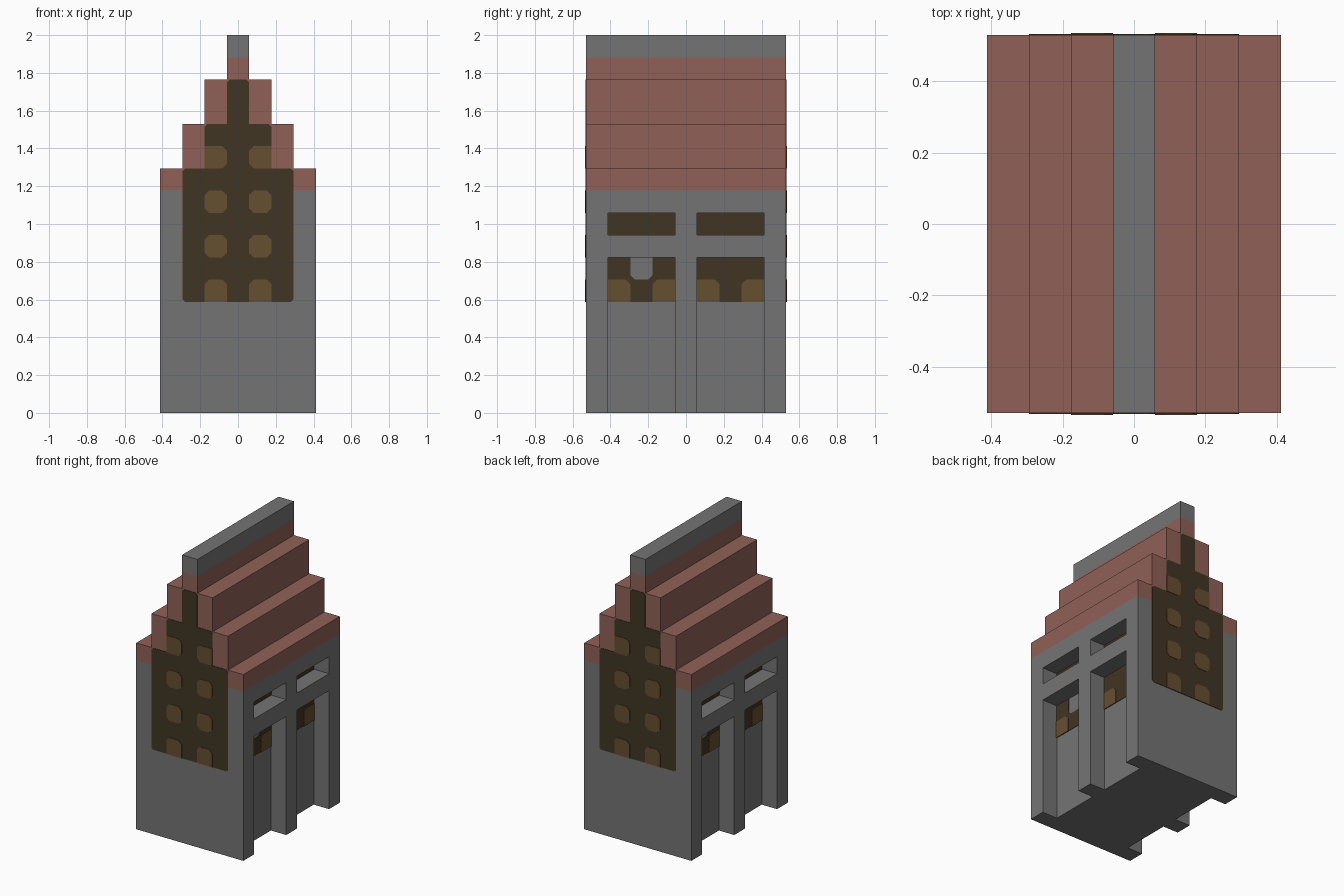
import bpy
import bmesh
from mathutils import Vector, Matrix
from math import pi

U = 2 / 17          # one building module
THIN = 0.025        # plate thickness in modules

if "Cube" in bpy.data.objects:
    bpy.data.objects.remove(bpy.data.objects["Cube"])


def material(name, rgb):
    linear = [(c / 255 / 12.92) if c < 11 else ((c / 255 + 0.055) / 1.055) ** 2.4 for c in rgb]
    m = bpy.data.materials.new(name)
    m.use_nodes = True
    m.diffuse_color = (*linear, 1)
    m.node_tree.nodes["Principled BSDF"].inputs["Base Color"].default_value = (*linear, 1)
    return m


stone = material("grey stone", (116, 116, 116))
brick = material("red brick", (144, 97, 87))
frame = material("dark timber", (65, 53, 35))
pane = material("amber pane", (101, 78, 48))


def prism(bm, points, depth):
    """Closed prism from a 3D outline and a depth vector."""
    a = [bm.verts.new(p) for p in points]
    b = [bm.verts.new(p + depth) for p in points]
    n = len(a)
    bm.faces.new(a)
    bm.faces.new(b[::-1])
    for i in range(n):
        j = (i + 1) % n
        bm.faces.new((a[j], a[i], b[i], b[j]))
    bmesh.ops.recalc_face_normals(bm, faces=bm.faces[:])


def finish(bm, name, mats, turn=0):
    bm.transform(Matrix.Rotation(turn, 4, "Z") @ Matrix.Scale(U, 4))
    mesh = bpy.data.meshes.new(name)
    bm.to_mesh(mesh)
    bm.free()
    for m in mats:
        mesh.materials.append(m)
    ob = bpy.data.objects.new(name, mesh)
    bpy.context.collection.objects.link(ob)
    return ob


def outline(corners):
    """Corners are (across, up, cut); a non-zero cut bevels that corner."""
    out = []
    for i, (x, z, cut) in enumerate(corners):
        p = Vector((x, z))
        if not cut:
            out.append(p)
            continue
        for q in (corners[i - 1], corners[(i + 1) % len(corners)]):
            out.append(p + (Vector(q[:2]) - p).normalized() * cut)
    return out


def box(x, z, w=1, h=1, cuts=(0, 0, 0, 0)):
    """Rectangle from its lower left corner, anticlockwise."""
    xy = ((x, z), (x + w, z), (x + w, z + h), (x, z + h))
    return [(*p, c) for p, c in zip(xy, cuts)]


def plate(name, corners, mat, wall, layer=1, turn=0):
    """Thin plate on the front wall or in a side recess."""
    bm = bmesh.new()
    if wall == "front":
        pts = [Vector((a, -4.5, z)) for a, z in outline(corners)]
        out = Vector((0, -1, 0))
    else:
        pts = [Vector((2.5, a, z)) for a, z in outline(corners)]
        out = Vector((1, 0, 0))
    prism(bm, pts, out * THIN * layer)
    return finish(bm, name, [mat], turn)


# Stepped body, split by height into stone, brick and stone ridge
right = [(3.5, 0), (3.5, 11), (2.5, 11), (2.5, 13), (1.5, 13), (1.5, 15), (0.5, 15), (0.5, 17)]
profile = right + [(-x, z) for x, z in reversed(right)]
bm = bmesh.new()
prism(bm, [Vector((x, -4.5, z)) for x, z in profile], Vector((0, 9, 0)))
for z in (10, 16):
    bmesh.ops.bisect_plane(bm, geom=bm.verts[:] + bm.edges[:] + bm.faces[:],
                           plane_co=(0, 0, z), plane_no=(0, 0, 1))
for f in bm.faces:
    f.material_index = int(10 < f.calc_center_median().z < 16)
body = finish(bm, "stepped_body", [stone, brick])

# Side recesses: two tall bays and two slots on each long wall
bm = bmesh.new()
for x in (-4.5, 2.5):
    for y in (-3.5, 0.5):
        for z, top in ((-1, 7), (8, 9)):
            pts = [Vector((x, a, b)) for a, b, c in box(y, z, 3, top - z)]
            prism(bm, pts, Vector((2, 0, 0)))
cutter = finish(bm, "recess_cutter", [stone])
cutter.hide_render = True
mod = body.modifiers.new("recesses", "BOOLEAN")
mod.operation = "DIFFERENCE"
mod.solver = "EXACT"
mod.object = cutter
bpy.context.view_layer.update()
cut_mesh = bpy.data.meshes.new_from_object(body.evaluated_get(bpy.context.evaluated_depsgraph_get()))
body.modifiers.clear()
body.data = cut_mesh
bpy.data.objects.remove(cutter)

# Painted details, repeated on the opposite walls by a half turn
S, R = 0.12, 0.2
half = [(2.5, 5, S), (2.5, 11, S), (1.5, 11, 0), (1.5, 13, S), (0.5, 13, 0), (0.5, 15, S)]
gable = half + [(-x, z, c) for x, z, c in reversed(half)]
for turn, face, flank in ((0, "front", "left"), (pi, "back", "right")):
    # Stepped window wall with its panes
    plate(face + "_window_frame", gable, frame, "front", 1, turn)
    for z in (5, 7, 9, 11):
        low = R if z > 5 else 0
        outer = R if z < 11 else 0
        plate(f"{face}_pane_{z}_a", box(-1.5, z, cuts=(min(low, outer), low, R, outer)),
              pane, "front", 2, turn)
        plate(f"{face}_pane_{z}_b", box(0.5, z, cuts=(low, min(low, outer), outer, R)),
              pane, "front", 2, turn)

    # Bay and slot panels; the first bay has a notch in its top
    notched = [(-3.5, 5, 0), (-0.5, 5, 0), (-0.5, 7, 0), (-1.5, 7, 0),
               (-1.5, 6, R), (-2.5, 6, R), (-2.5, 7, 0), (-3.5, 7, 0)]
    plate(flank + "_bay_panel_a", notched, frame, "side", 1, turn)
    plate(flank + "_bay_panel_b", box(0.5, 5, 3, 2), frame, "side", 1, turn)
    for y in (-3.5, 0.5):
        plate(f"{flank}_slot_panel_{y}", box(y, 8, 3, 1), frame, "side", 1, turn)
        plate(f"{flank}_bay_pane_{y}_a", box(y, 5, cuts=(0, 0, R, 0)), pane, "side", 2, turn)
        plate(f"{flank}_bay_pane_{y}_b", box(y + 2, 5, cuts=(0, 0, 0, R)), pane, "side", 2, turn)
